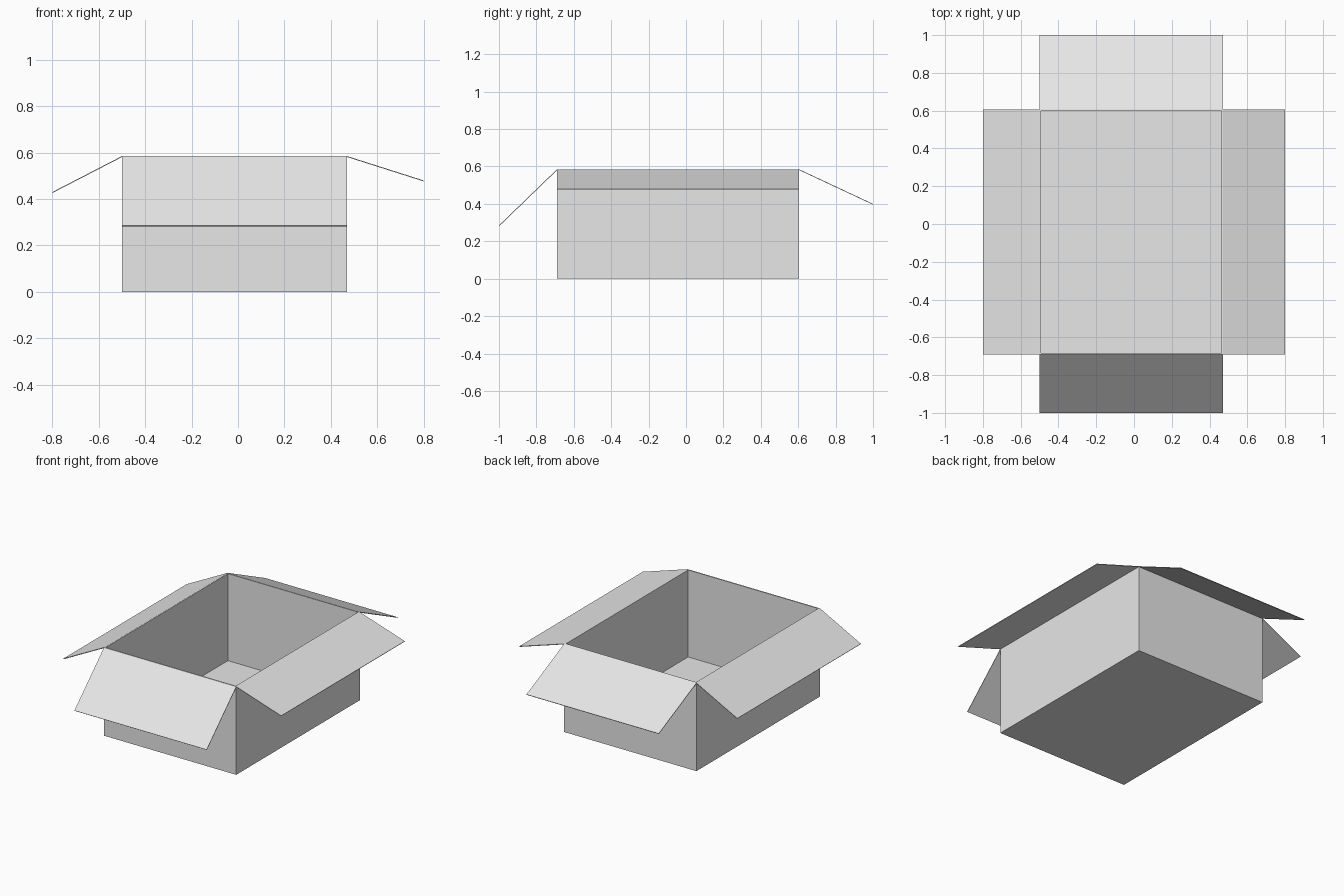
import bpy
import bmesh
from mathutils import Vector

cube = bpy.data.objects.get("Cube")
if cube:
    bpy.data.objects.remove(cube, do_unlink=True)

card = bpy.data.materials.new("plain grey card")
card.use_nodes = True
card.diffuse_color = (0.8, 0.8, 0.8, 1)
card.node_tree.nodes["Principled BSDF"].inputs["Base Color"].default_value = (0.8, 0.8, 0.8, 1)

LEFT, RIGHT, FRONT, BACK, TOP = 0.47, -0.50, -0.69, 0.605, 0.585


def add_sheet(name, bm, thickness):
    """Turn a bmesh surface into a sheet thickened away from its normals."""
    mesh = bpy.data.meshes.new(name)
    bm.to_mesh(mesh)
    bm.free()
    mesh.materials.append(card)
    obj = bpy.data.objects.new(name, mesh)
    bpy.context.collection.objects.link(obj)
    solid = obj.modifiers.new("card thickness", 'SOLIDIFY')
    solid.thickness = thickness
    solid.offset = -1
    solid.use_even_offset = True
    return obj


def add_flap(name, start, end, reach):
    """Flap hinged on the rim edge start-end, folded out by the reach vector."""
    a, b = Vector((*start, TOP)), Vector((*end, TOP))
    reach = Vector(reach)
    bm = bmesh.new()
    face = bm.faces.new([bm.verts.new(p) for p in (a, b, b + reach, a + reach)])
    face.normal_update()
    if face.normal.z < 0:
        face.normal_flip()
    add_sheet(name, bm, 0.004)


# Open box body: floor and four walls
bm = bmesh.new()
bmesh.ops.create_cube(bm, size=1)
bmesh.ops.scale(bm, vec=(LEFT - RIGHT, BACK - FRONT, TOP), verts=bm.verts)
bmesh.ops.translate(bm, vec=((LEFT + RIGHT) / 2, (BACK + FRONT) / 2, TOP / 2), verts=bm.verts)
bm.normal_update()
lid = [f for f in bm.faces if f.normal.z > 0.9]
bmesh.ops.delete(bm, geom=lid, context='FACES_ONLY')
add_sheet("box_body", bm, 0.008)

# Four opened flaps, each folded down at its own angle
add_flap("left_flap", (LEFT, FRONT), (LEFT, BACK), (0.33, 0, -0.105))
add_flap("right_flap", (RIGHT, FRONT), (RIGHT, BACK), (-0.30, 0, -0.155))
add_flap("front_flap", (RIGHT, FRONT), (LEFT, FRONT), (0, -0.31, -0.30))
add_flap("back_flap", (RIGHT, BACK), (LEFT, BACK), (0, 0.395, -0.185))
